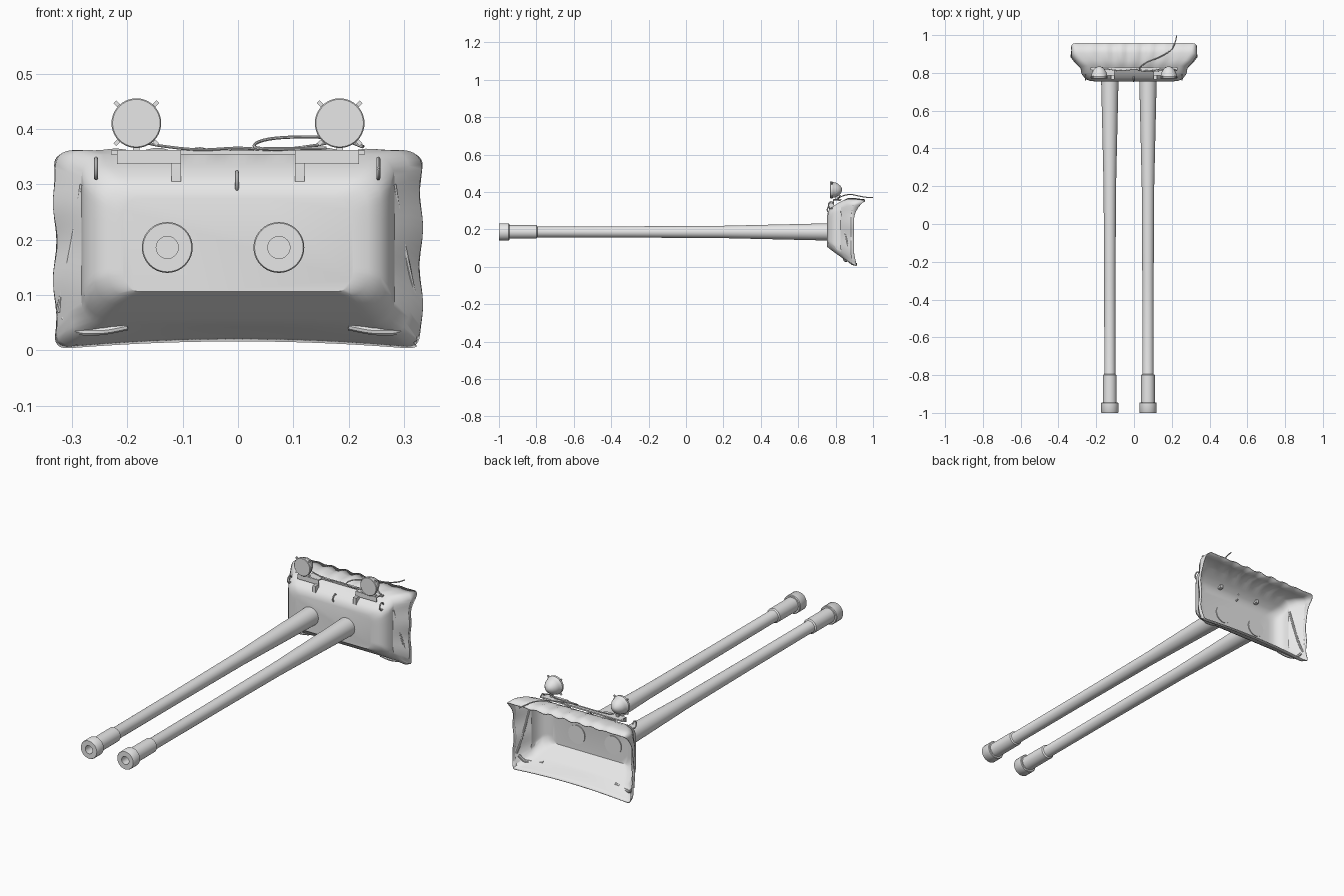
import bpy, bmesh, math
from mathutils import Vector, Matrix

if "Cube" in bpy.data.objects:
    bpy.data.objects.remove(bpy.data.objects["Cube"])

grey = bpy.data.materials.new("plain grey")
grey.diffuse_color = (0.8, 0.8, 0.8, 1)
grey.use_nodes = True
grey.node_tree.nodes["Principled BSDF"].inputs["Base Color"].default_value = grey.diffuse_color


def finish(bm, name, angle=35):
    bmesh.ops.recalc_face_normals(bm, faces=bm.faces)
    me = bpy.data.meshes.new(name)
    bm.to_mesh(me)
    bm.free()
    ob = bpy.data.objects.new(name, me)
    bpy.context.collection.objects.link(ob)
    me.materials.append(grey)
    bpy.ops.object.select_all(action='DESELECT')
    ob.select_set(True)
    bpy.context.view_layer.objects.active = ob
    bpy.ops.object.shade_smooth_by_angle(angle=math.radians(angle))
    return ob


def lathe(name, profile, x, z, n=40):
    """Revolve (y, radius) pairs around a y-parallel axis."""
    bm = bmesh.new()
    rings = []
    for y, r in profile:
        if r == 0:
            rings.append([bm.verts.new((x, y, z))])
        else:
            rings.append([bm.verts.new((x + r * math.cos(2 * math.pi * i / n), y,
                                        z + r * math.sin(2 * math.pi * i / n))) for i in range(n)])
    for a, b in zip(rings, rings[1:]):
        for i in range(n):
            j = (i + 1) % n
            if len(a) == 1:
                bm.faces.new((a[0], b[i], b[j]))
            elif len(b) == 1:
                bm.faces.new((a[i], a[j], b[0]))
            else:
                bm.faces.new((a[i], a[j], b[j], b[i]))
    return finish(bm, name)


def box(name, centre, size, roll=0):
    bm = bmesh.new()
    bmesh.ops.create_cube(bm, size=1, matrix=Matrix.Translation(centre)
                          @ Matrix.Rotation(roll, 4, 'Y') @ Matrix.Diagonal((*size, 1)))
    return finish(bm, name)


def tube(name, points, r, steps=8, sides=8):
    """Round rod along a smooth curve through the points."""
    p = [Vector(q) for q in points]
    p = [2 * p[0] - p[1]] + p + [2 * p[-1] - p[-2]]
    path = []
    for k in range(1, len(p) - 2):
        a, b, c, d = p[k - 1:k + 3]
        for i in range(steps):
            t = i / steps
            path.append(0.5 * (2 * b + (c - a) * t + (2 * a - 5 * b + 4 * c - d) * t * t
                               + (3 * b - a - 3 * c + d) * t ** 3))
    path.append(p[-2])
    bm = bmesh.new()
    rings = []
    for i, q in enumerate(path):
        tan = path[min(i + 1, len(path) - 1)] - path[max(i - 1, 0)]
        rot = Vector((0, 0, 1)).rotation_difference(tan.normalized())
        rings.append([bm.verts.new(q + rot @ Vector((r * math.cos(2 * math.pi * s / sides),
                                                     r * math.sin(2 * math.pi * s / sides), 0)))
                      for s in range(sides)])
    for a, b in zip(rings, rings[1:]):
        for s in range(sides):
            bm.faces.new((a[s], a[s - 1], b[s - 1], b[s]))
    bm.faces.new(rings[0])
    bm.faces.new(rings[-1])
    return finish(bm, name)


# Twin barrels with collar, muzzle ring and bore
barrel = [(-0.93, 0), (-0.93, 0.02), (-1, 0.02), (-1, 0.044), (-0.997, 0.046), (-0.948, 0.046),
          (-0.945, 0.043), (-0.945, 0.036), (-0.80, 0.036), (-0.795, 0.03), (-0.79, 0.029),
          (-0.3, 0.030), (0.2, 0.033), (0.763, 0.046), (0.763, 0)]
for side, x in (("left", -0.128), ("right", 0.074)):
    lathe(side + "_barrel", barrel, x, 0.186)


# Open-backed shield with canvas skirt: lofted rounded rectangles
def rounded_rect(hw, zb, zt, r):
    corners = [(hw - r, zt - r, 0), (-hw + r, zt - r, 90), (-hw + r, zb + r, 180), (hw - r, zb + r, 270)]
    arcs = [[(cx + r * math.cos(math.radians(a + 15 * k)), cz + r * math.sin(math.radians(a + 15 * k)))
             for k in range(7)] for cx, cz, a in corners]
    pts = []
    for i, arc in enumerate(arcs):
        pts += arc
        n = 40 if i % 2 == 0 else 16
        a, b = arc[-1], arcs[(i + 1) % 4][0]
        pts += [(a[0] + (b[0] - a[0]) * k / n, a[1] + (b[1] - a[1]) * k / n) for k in range(1, n)]
    return pts


# y at top, middle, bottom; half width, low z, high z, corner radius, cloth slackness
sections = [(0.957, 0.898, 0.912, 0.335, 0.004, 0.356, 0.022, 0.8),
            (0.905, 0.882, 0.888, 0.335, 0.009, 0.362, 0.035, 1.0),
            (0.865, 0.852, 0.858, 0.312, 0.030, 0.363, 0.040, 0.8),
            (0.838, 0.825, 0.835, 0.283, 0.047, 0.354, 0.040, 0.0),
            (0.802, 0.795, 0.818, 0.278, 0.059, 0.334, 0.040, 0.0),
            (0.773, 0.768, 0.785, 0.258, 0.083, 0.314, 0.040, 0.0),
            (0.760, 0.758, 0.765, 0.235, 0.098, 0.296, 0.035, 0.0),
            (0.755, 0.755, 0.755, 0.208, 0.106, 0.275, 0.030, 0.0)]
bm = bmesh.new()
rings = []
for yt, ym, yb, hw, zb, zt, r, slack in sections:
    ring = []
    for x, z in rounded_rect(hw, zb, zt, r):
        t = (z - zb) / (zt - zb)
        up = max(0, (t - 0.7) / 0.3) ** 2
        low = max(0, (0.2 - t) / 0.2)
        y = ym + (yt - ym) * up + (yb - ym) * low
        fade = max(0, 1 - (x / 0.3) ** 2)
        z += slack * (up * fade * 0.006 * math.sin(x * 82 + 1) + low * fade * 0.015)
        if abs(x) > hw * 0.97:
            x -= math.copysign(slack * 0.004 * (1 + math.sin(z * 45 + x * 3)) * (1 - up), x)
        ring.append(bm.verts.new((x, y, z)))
    rings.append(ring)
for a, b in zip(rings, rings[1:]):
    for i in range(len(a)):
        bm.faces.new((a[i - 1], a[i], b[i], b[i - 1]))
bm.faces.new(rings[-1])
bmesh.ops.recalc_face_normals(bm, faces=bm.faces)
if min(bm.faces, key=lambda f: f.calc_center_median().y).normal.y > 0:
    bmesh.ops.reverse_faces(bm, faces=bm.faces)
shield = finish(bm, "shield_cover", 30)
wall = shield.modifiers.new("wall", 'SOLIDIFY')
wall.thickness = 0.004
wall.offset = -1

# Sagging cloth folds on the lower corners and the flanks
for s, side in ((-1, "left"), (1, "right")):
    tube(side + "_lower_fold", [(s * 0.20, 0.845, 0.043), (s * 0.25, 0.85, 0.034),
                                (s * 0.29, 0.865, 0.036), (s * 0.315, 0.876, 0.06)], 0.007)
    tube(side + "_flank_fold", [(s * 0.282, 0.83, 0.30), (s * 0.295, 0.845, 0.22),
                                (s * 0.312, 0.862, 0.13), (s * 0.325, 0.88, 0.07)], 0.005)

# Lamps with clips, mounts and bracket plates
dome = [(0.77, 0), (0.77, 0.043), (0.772, 0.045), (0.782, 0.045), (0.785, 0.042), (0.80, 0.039),
        (0.815, 0.031), (0.827, 0.02), (0.833, 0.009), (0.835, 0)]
for s, side in ((-1, "left"), (1, "right")):
    lx, lz = s * 0.184, 0.411
    lathe(side + "_lamp", dome, lx, lz)
    for k in range(4):
        a = math.radians(45 + 90 * k)
        box(side + "_lamp_clip", (lx + 0.048 * math.cos(a), 0.779, lz + 0.048 * math.sin(a)),
            (0.014, 0.008, 0.007), -a)
    box(side + "_lamp_stem", (lx, 0.803, 0.366), (0.012, 0.012, 0.03))
    box(side + "_lamp_foot", (lx, 0.808, 0.357), (0.035, 0.035, 0.01))
    box(side + "_bracket_plate", (s * 0.161, 0.789, 0.349), (0.116, 0.005, 0.024))
    box(side + "_bracket_shelf", (s * 0.161, 0.810, 0.3595), (0.116, 0.042, 0.005))
    box(side + "_bracket_leg", (s * 0.112, 0.778, 0.322), (0.017, 0.028, 0.034))
box("bracket_bar", (0, 0.822, 0.358), (0.46, 0.014, 0.007))


# Lifting hooks
def hook(name, x, y, z):
    pts = [(x, y + 0.018 * math.cos(a) * 0.8, z + 0.018 * math.sin(a))
           for a in (math.radians(20 + 40 * k) for k in range(8))]
    tube(name, pts, 0.0035, 5)


hook("left_hook", -0.257, 0.776, 0.329)
hook("centre_hook", -0.002, 0.770, 0.305)
hook("right_hook", 0.254, 0.776, 0.329)

# Power cables
tube("main_cable", [(0.16, 0.815, 0.366), (0.09, 0.808, 0.365), (0.035, 0.812, 0.366), (0.035, 0.832, 0.376),
                    (0.07, 0.856, 0.384), (0.14, 0.886, 0.386), (0.195, 0.92, 0.379),
                    (0.217, 0.96, 0.372), (0.226, 0.998, 0.369)], 0.003)
tube("lamp_cable", [(-0.175, 0.822, 0.378), (-0.14, 0.82, 0.370), (-0.07, 0.812, 0.363), (0, 0.818, 0.366),
                    (0.07, 0.812, 0.363), (0.14, 0.82, 0.371), (0.175, 0.822, 0.378)], 0.0025)
tube("lamp_lead", [(0.18, 0.825, 0.382), (0.205, 0.82, 0.376), (0.226, 0.812, 0.368)], 0.003)
